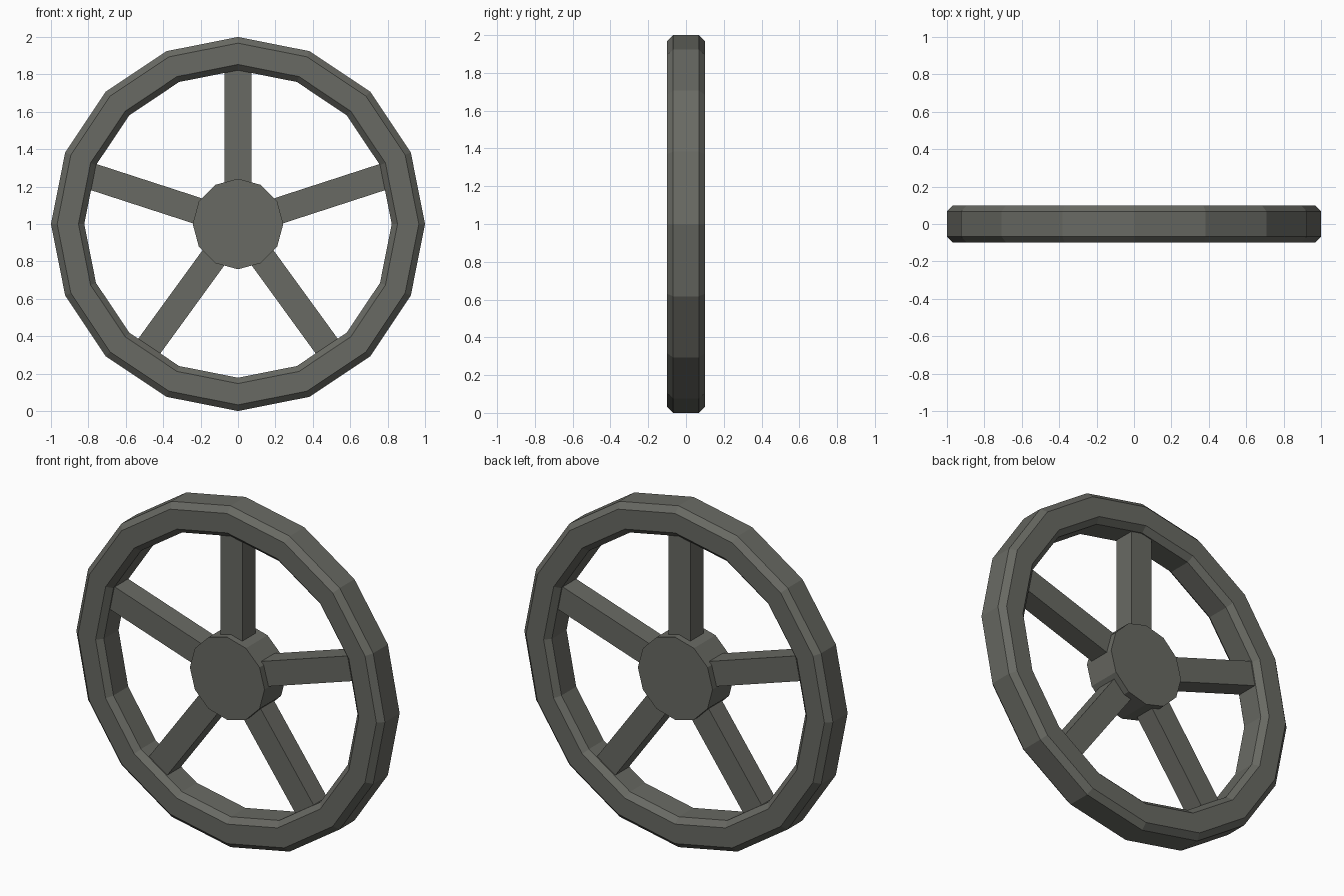
import bpy, bmesh, math
from mathutils import Matrix

if "Cube" in bpy.data.objects:
    bpy.data.objects.remove(bpy.data.objects["Cube"])

CENTRE = Matrix.Translation((0, 0, 1))

grey = bpy.data.materials.new("warm dark grey")
grey.diffuse_color = (0.14, 0.143, 0.125, 1)
grey.use_nodes = True
grey.node_tree.nodes["Principled BSDF"].inputs["Base Color"].default_value = grey.diffuse_color


def finish(bm, name):
    bmesh.ops.recalc_face_normals(bm, faces=bm.faces[:])
    bm.transform(CENTRE)
    mesh = bpy.data.meshes.new(name)
    bm.to_mesh(mesh)
    bm.free()
    mesh.materials.append(grey)
    obj = bpy.data.objects.new(name, mesh)
    bpy.context.collection.objects.link(obj)
    return obj


# Rim: chamfered (radius, y) profile swept round 16 sides
profile = [(1.0, -0.068), (1.0, 0.068), (0.967, 0.1), (0.853, 0.1),
           (0.822, 0.068), (0.822, -0.068), (0.853, -0.1), (0.967, -0.1)]
SIDES = 16
bm = bmesh.new()
rings = []
for i in range(SIDES):
    a = 2 * math.pi * i / SIDES
    rings.append([bm.verts.new((r * math.cos(a), y, r * math.sin(a))) for r, y in profile])
n = len(profile)
for i in range(SIDES):
    p, q = rings[i], rings[(i + 1) % SIDES]
    for j in range(n):
        k = (j + 1) % n
        bm.faces.new((p[j], p[k], q[k], q[j]))
finish(bm, "rim")

# Hub: 12-sided drum, flush with the rim faces
bm = bmesh.new()
bmesh.ops.create_cone(bm, cap_ends=True, segments=12, radius1=0.242, radius2=0.242,
                      depth=0.2, matrix=Matrix.Rotation(math.pi / 2, 4, 'X'))
finish(bm, "hub")

# Five square-edged spokes, sunk into hub and rim
INNER, OUTER = 0.18, 0.88
for i in range(5):
    bm = bmesh.new()
    place = (Matrix.Rotation(2 * math.pi * i / 5, 4, 'Y')
             @ Matrix.Translation((0, 0, (INNER + OUTER) / 2))
             @ Matrix.Diagonal((0.142, 0.124, OUTER - INNER, 1)))
    bmesh.ops.create_cube(bm, size=1, matrix=place)
    finish(bm, f"spoke_{i + 1}")
